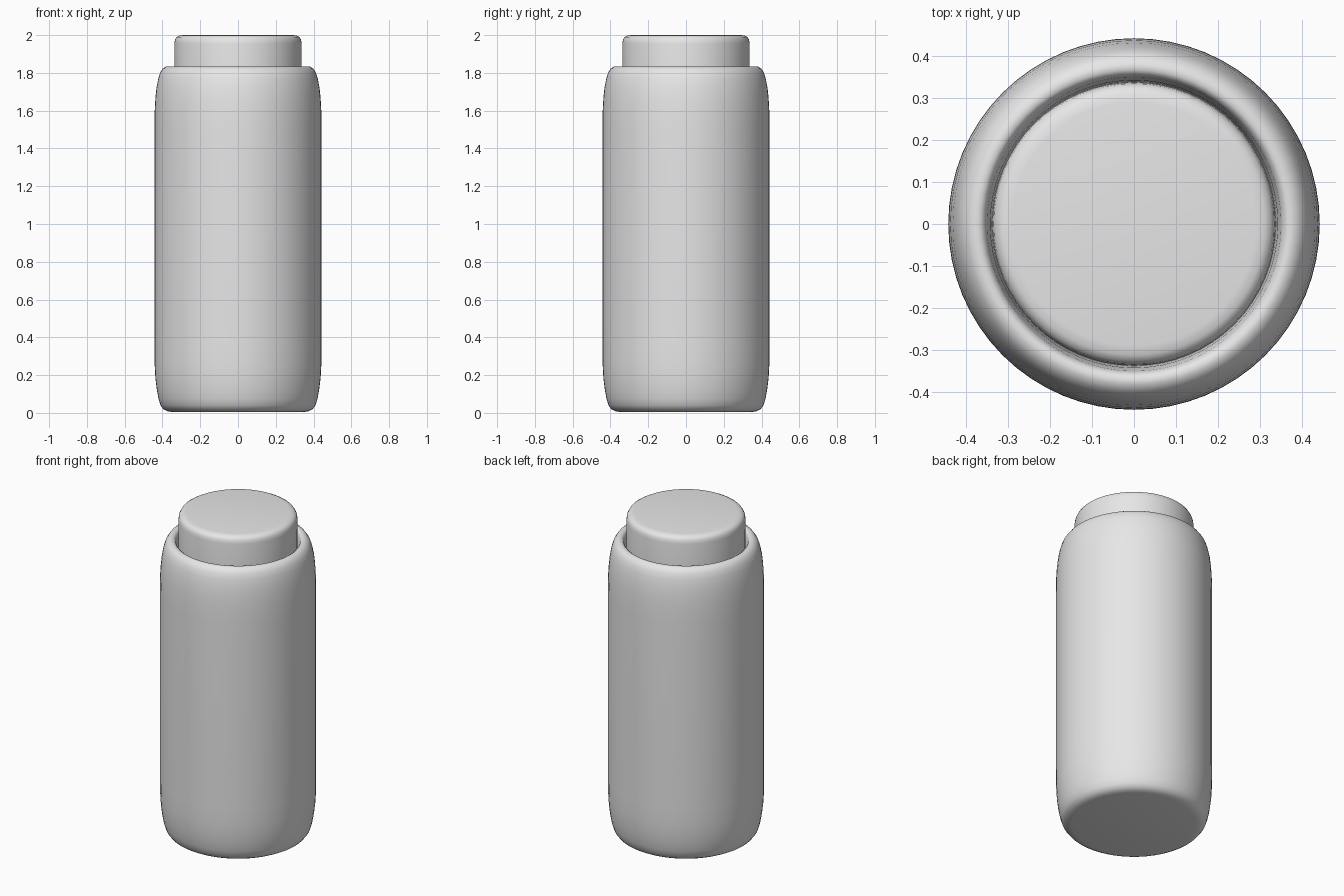
import bpy
import bmesh
import math

cube = bpy.data.objects.get("Cube")
if cube:
    bpy.data.objects.remove(cube, do_unlink=True)

grey = bpy.data.materials.new("light grey")
grey.use_nodes = True
colour = (0.8, 0.8, 0.8, 1)
grey.diffuse_color = colour
grey.node_tree.nodes["Principled BSDF"].inputs["Base Color"].default_value = colour


def lathe(name, profile, sides=64):
    """Spin a (radius, height) profile about z; its ends meet the axis."""
    bm = bmesh.new()
    verts = [bm.verts.new((r, 0, z)) for r, z in profile]
    edges = [bm.edges.new(pair) for pair in zip(verts, verts[1:])]
    bmesh.ops.spin(bm, geom=verts + edges, cent=(0, 0, 0), axis=(0, 0, 1),
                   angle=math.tau, steps=sides, use_merge=True)
    bmesh.ops.remove_doubles(bm, verts=bm.verts, dist=0.0001)
    bmesh.ops.recalc_face_normals(bm, faces=bm.faces)
    mesh = bpy.data.meshes.new(name)
    bm.to_mesh(mesh)
    bm.free()
    mesh.materials.append(grey)
    obj = bpy.data.objects.new(name, mesh)
    bpy.context.collection.objects.link(obj)
    bpy.ops.object.select_all(action="DESELECT")
    obj.select_set(True)
    bpy.context.view_layer.objects.active = obj
    bpy.ops.object.shade_smooth_by_angle(angle=math.radians(40))
    return obj


# Rounded jar body, with a lip that turns down into the mouth
lathe("jar_body", [
    (0, 0.005), (0.35, 0.005), (0.375, 0.009), (0.395, 0.02), (0.41, 0.04),
    (0.421, 0.075), (0.43, 0.125), (0.437, 0.18), (0.441, 0.25),
    (0.442, 0.35), (0.442, 1.5), (0.441, 1.6), (0.437, 1.67),
    (0.431, 1.725), (0.422, 1.77), (0.412, 1.802), (0.398, 1.823),
    (0.382, 1.833), (0.367, 1.834), (0.356, 1.826), (0.35, 1.808),
    (0.342, 1.75), (0.338, 1.68), (0, 1.68),
])

# Stopper with a softened top edge, seated in the mouth
lathe("stopper", [
    (0, 1.69), (0.336, 1.69), (0.337, 1.955), (0.334, 1.975),
    (0.326, 1.989), (0.312, 1.997), (0.29, 2.0), (0, 2.0),
])
